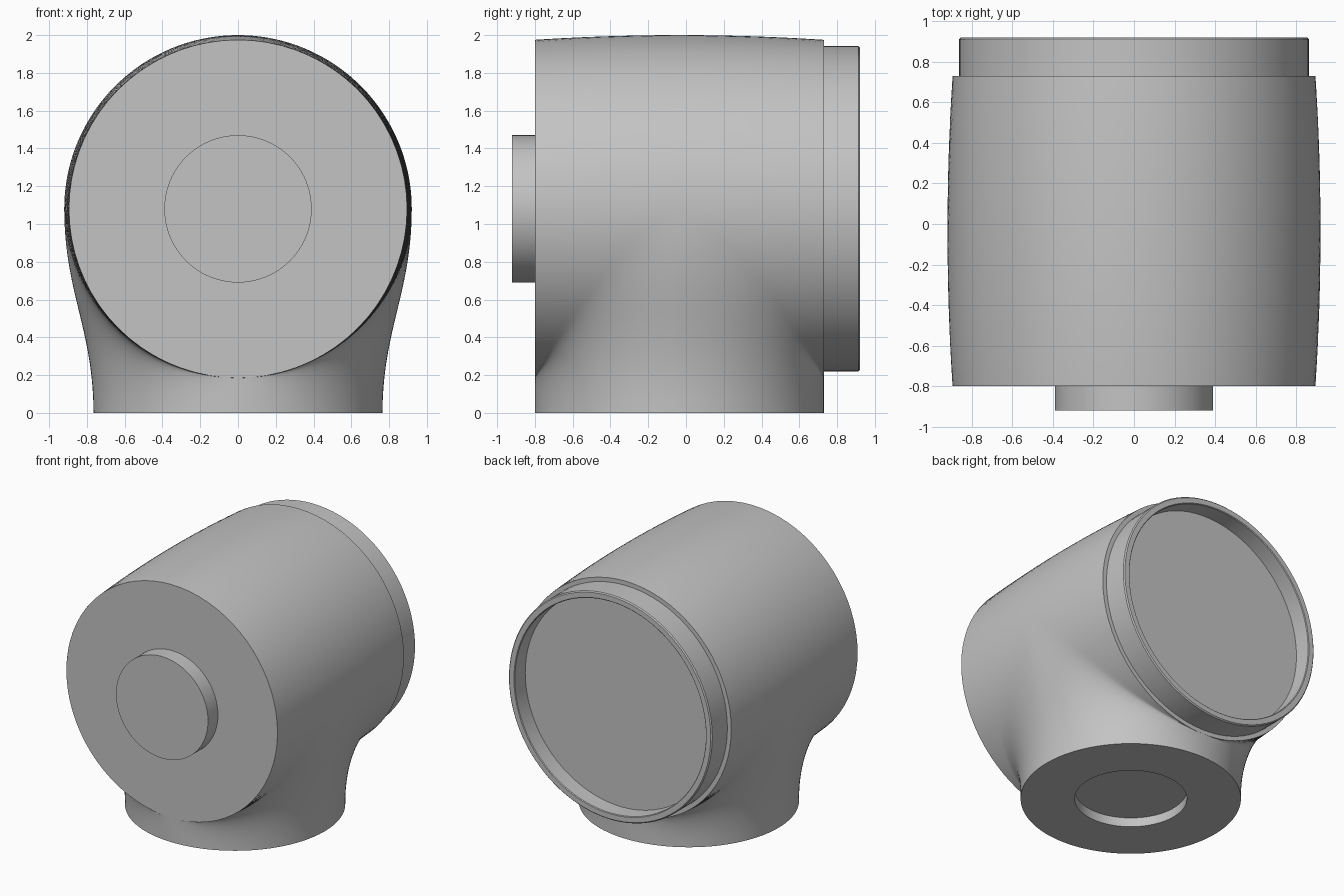
import bpy
import bmesh
from math import sin, cos, pi, radians
from mathutils import Vector

cube = bpy.data.objects.get("Cube")
if cube:
    bpy.data.objects.remove(cube)

AXIS_Z = 1.08      # height of the barrel axis
MID_Y = -0.035     # middle of barrel and foot
FOOT_R = 0.765
BARREL_R = 0.92
HOLE_R = 0.39

grey = bpy.data.materials.new("plain grey")
grey.use_nodes = True
GREY = (0.55, 0.55, 0.55, 1)
grey.diffuse_color = GREY
grey.node_tree.nodes["Principled BSDF"].inputs["Base Color"].default_value = GREY


def finish(bm, name):
    """Clean the mesh, make the object, and smooth it with sharp edges kept."""
    bmesh.ops.remove_doubles(bm, verts=bm.verts, dist=0.0001)
    bmesh.ops.recalc_face_normals(bm, faces=bm.faces)
    mesh = bpy.data.meshes.new(name)
    bm.to_mesh(mesh)
    bm.free()
    obj = bpy.data.objects.new(name, mesh)
    bpy.context.collection.objects.link(obj)
    mesh.materials.append(grey)
    bpy.ops.object.select_all(action='DESELECT')
    obj.select_set(True)
    bpy.context.view_layer.objects.active = obj
    bpy.ops.object.shade_smooth_by_angle(angle=radians(35))
    return obj


def lathe(name, profile, steps=96):
    """Turn (radius, y) points about the barrel axis."""
    bm = bmesh.new()
    verts = [bm.verts.new((r, y, AXIS_Z)) for r, y in profile]
    edges = [bm.edges.new(pair) for pair in zip(verts, verts[1:])]
    bmesh.ops.spin(bm, geom=verts + edges, cent=(0, 0, AXIS_Z), axis=(0, 1, 0),
                   angle=2 * pi, steps=steps)
    return finish(bm, name)


def half_section(theta, neck=18, arc=36):
    """Right half of a slice: neck curve up from the foot, then the barrel arc."""
    s = theta / (pi / 2)
    w = FOOT_R * max(cos(theta), 0)
    radius = BARREL_R - 0.025 * sin(theta) ** 2
    phi = -pi / 2 * abs(s) ** 1.3
    a = Vector((w, 0))
    d = Vector((radius * cos(phi), AXIS_Z + radius * sin(phi)))
    tangent = Vector((-sin(phi), cos(phi)))
    reach = 0.4 * (d - a).length
    back = reach
    if tangent.x > 0.001:
        back = min(reach, max(d.x - w, 0) / tangent.x)
    b, c = a + Vector((0, reach)), d - tangent * back
    pts = []
    for i in range(neck):
        t = i / neck
        u = 1 - t
        pts.append(a * u**3 + b * 3 * u * u * t + c * 3 * u * t * t + d * t**3)
    for i in range(arc + 1):
        ang = phi + (pi / 2 - phi) * i / arc
        pts.append(Vector((radius * cos(ang), AXIS_Z + radius * sin(ang))))
    return pts


# Barrel blended into the round foot
SLICES, NECK = 72, 18
bm = bmesh.new()
rows = []
for i in range(SLICES + 1):
    theta = -pi / 2 + pi * i / SLICES
    y = MID_Y + FOOT_R * sin(theta)
    half = half_section(theta, NECK)
    full = half + [Vector((-p.x, p.y)) for p in reversed(half[:-1])]
    rows.append([bm.verts.new((p.x, y, p.y)) for p in full])
for r0, r1 in zip(rows, rows[1:]):
    for j in range(len(r0) - 1):
        bm.faces.new((r0[j], r0[j + 1], r1[j + 1], r1[j]))
for end in (rows[0], rows[-1]):
    bm.faces.new(end[NECK:len(end) - NECK - 1])

# Underside with a shallow round socket
rim = [r[0] for r in rows] + [r[-1] for r in reversed(rows[1:-1])]


def foot_ring(radius, z):
    k = radius / FOOT_R
    return [bm.verts.new((v.co.x * k, MID_Y + (v.co.y - MID_Y) * k, z)) for v in rim]


rings = [rim, foot_ring(HOLE_R, 0), foot_ring(HOLE_R, 0.07)]
for lower, upper in zip(rings, rings[1:]):
    for j in range(len(rim)):
        k = (j + 1) % len(rim)
        bm.faces.new((lower[j], lower[k], upper[k], upper[j]))
bm.faces.new(rings[-1])
finish(bm, "body")

# Round boss on the front
lathe("front_boss", [(0, -0.92), (HOLE_R, -0.92), (HOLE_R, -0.79)])

# Rear collar with a recessed disc
lathe("rear_collar", [(0.862, 0.72), (0.862, 0.912), (0.854, 0.92),
                      (0.815, 0.92), (0.81, 0.915), (0.81, 0.79), (0, 0.79)])
